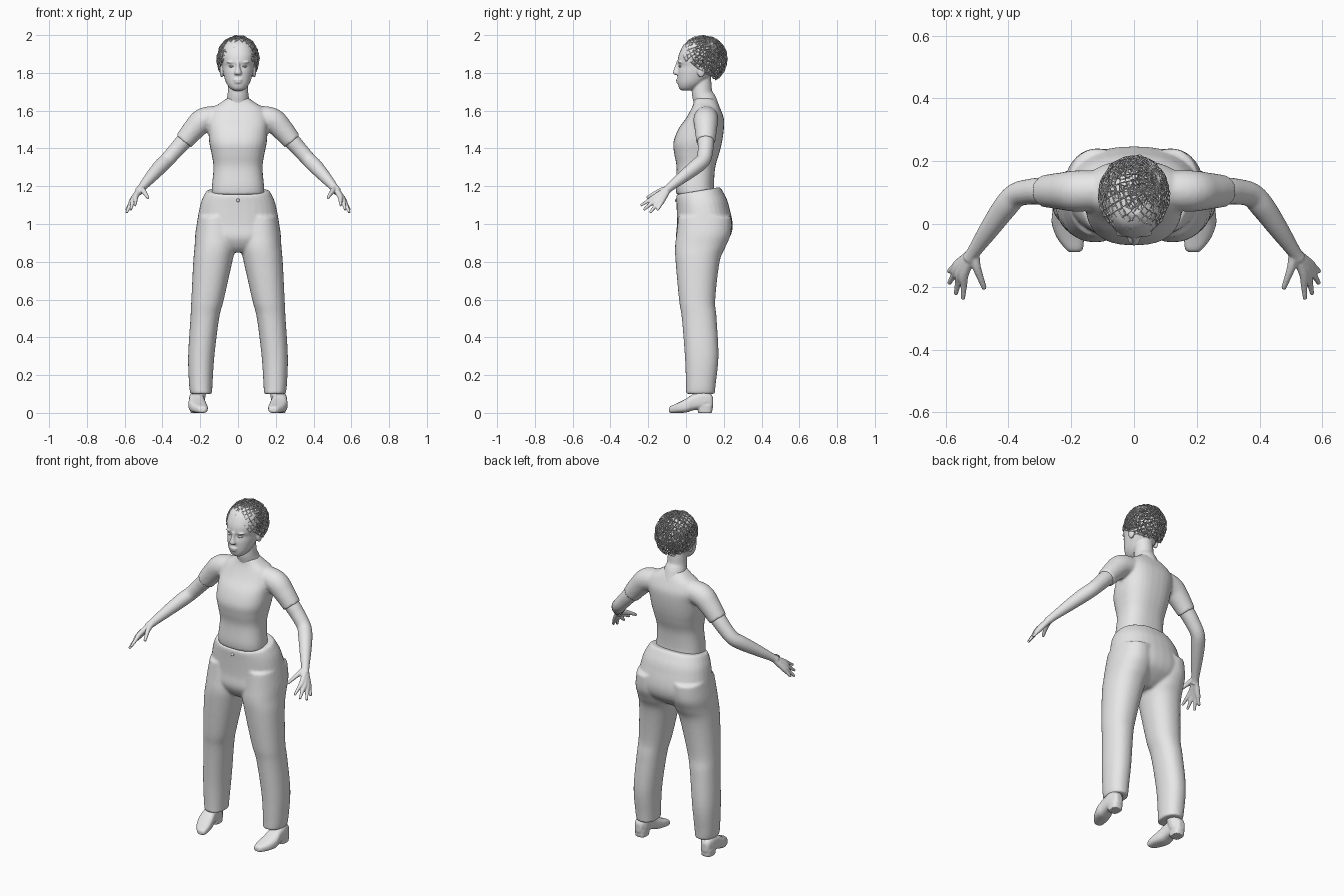
import bpy, bmesh, math, random
from mathutils import Vector, Matrix, Euler

if "Cube" in bpy.data.objects:
    bpy.data.objects.remove(bpy.data.objects["Cube"])

random.seed(4)
grey = bpy.data.materials.new("plain_grey")
grey.diffuse_color = (0.8, 0.8, 0.8, 1)
grey.use_nodes = True
grey.node_tree.nodes["Principled BSDF"].inputs["Base Color"].default_value = grey.diffuse_color


def spline(keys, steps=5):
    """Catmull-Rom interpolation through rows of numbers."""
    k = [keys[0]] + list(keys) + [keys[-1]]
    out = []
    for i in range(1, len(k) - 2):
        for s in range(steps):
            t = s / steps
            out.append([0.5 * (2 * b + (c - a) * t + (2 * a - 5 * b + 4 * c - d) * t * t
                               + (3 * b - a - 3 * c + d) * t ** 3)
                        for a, b, c, d in zip(*k[i - 1:i + 3])])
    return out + [list(keys[-1])]


def skin(bm, rings):
    """Join rings of points into a closed tube."""
    vs = [[bm.verts.new(p) for p in r] for r in rings]
    n = len(vs[0])
    for a, b in zip(vs, vs[1:]):
        for i in range(n):
            bm.faces.new((a[i], a[(i + 1) % n], b[(i + 1) % n], b[i]))
    bm.faces.new(vs[0][::-1])
    bm.faces.new(vs[-1])


def slab(bm, keys, axis="z", power=2.2, side=1, n=32):
    """Rounded sections: (level, x0, x1, low, high)."""
    rings = []
    for h, x0, x1, lo, hi in spline(keys):
        ring = []
        for i in range(n):
            a = 2 * math.pi * i / n
            c, s = (math.copysign(abs(f) ** (2 / power), f) for f in (math.cos(a), math.sin(a)))
            x = side * ((x0 + x1) / 2 + (x1 - x0) / 2 * c)
            o = (lo + hi) / 2 + (hi - lo) / 2 * s
            ring.append((x, o, h) if axis == "z" else (x, h, o))
        rings.append(ring)
    skin(bm, rings)


def sym(keys):
    """Sections centred on x = 0: (level, half width, low, high)."""
    return [(h, -w, w, lo, hi) for h, w, lo, hi in keys]


def tube(bm, keys, side=1, n=20):
    """Round tube through (x, y, z, radius)."""
    pts = spline(keys)
    rings = []
    for i, (x, y, z, r) in enumerate(pts):
        d = Vector(pts[min(i + 1, len(pts) - 1)][:3]) - Vector(pts[max(i - 1, 0)][:3])
        q = d.to_track_quat('Z', 'Y')
        ring = []
        for j in range(n):
            a = 2 * math.pi * j / n
            p = Vector((x, y, z)) + q @ Vector((r * math.cos(a), r * math.sin(a), 0))
            ring.append((p.x * side, p.y, p.z))
        rings.append(ring)
    skin(bm, rings)


def blob(bm, c, r):
    bmesh.ops.create_uvsphere(bm, u_segments=20, v_segments=12, radius=1,
                              matrix=Matrix.Translation(c) @ Matrix.Diagonal((*r, 1)))


def finish(name, bm, voxel=0, smooth=4):
    bmesh.ops.recalc_face_normals(bm, faces=bm.faces)
    me = bpy.data.meshes.new(name)
    bm.to_mesh(me)
    bm.free()
    me.materials.append(grey)
    me.polygons.foreach_set("use_smooth", [True] * len(me.polygons))
    ob = bpy.data.objects.new(name, me)
    bpy.context.collection.objects.link(ob)
    if voxel:
        m = ob.modifiers.new("merge", 'REMESH')
        m.mode, m.voxel_size, m.use_smooth_shade = 'VOXEL', voxel, True
        s = ob.modifiers.new("soften", 'SMOOTH')
        s.factor, s.iterations = 0.5, smooth
    return ob


# Shirt: torso and short sleeves
bm = bmesh.new()
slab(bm, sym([(1.155, .14, -.05, .155), (1.2, .138, -.055, .148), (1.3, .13, -.05, .155),
              (1.37, .14, -.062, .175), (1.43, .152, -.067, .19), (1.5, .157, -.042, .2),
              (1.56, .16, 0, .2), (1.61, .14, .028, .182), (1.64, .095, .04, .167),
              (1.665, .06, .045, .15)]), power=2.5)
for s in (1, -1):
    tube(bm, [(.09, .108, 1.565, .062), (.18, .105, 1.55, .066), (.235, .105, 1.5, .059),
              (.287, .105, 1.437, .051)], s)
finish("shirt", bm, .008, 4)

# Trousers: hips and two legs
bm = bmesh.new()
slab(bm, sym([(1.175, .165, -.05, .18), (1.15, .18, -.052, .198), (1.1, .2, -.05, .225),
              (1.0, .218, -.048, .247), (.93, .215, -.052, .232), (.88, .15, -.03, .18),
              (.85, .07, 0, .13)]), power=2.3)
for s in (1, -1):
    slab(bm, [(1.04, .02, .212, -.04, .24), (.95, .01, .226, -.05, .238), (.88, .012, .23, -.058, .21),
              (.8, .03, .237, -.055, .178), (.6, .075, .247, -.037, .155), (.5, .1, .252, -.022, .162),
              (.3, .125, .264, -.006, .172), (.15, .135, .259, 0, .157), (.1, .137, .252, 0, .152)],
         side=s)
for v in bm.verts:                      # waist rises towards the back
    if v.co.z > 1.08:
        v.co.z += (v.co.y - .06) * .16 * (v.co.z - 1.08) / .09
finish("trousers", bm, .008, 4)

# Waist button and fly
bm = bmesh.new()
blob(bm, (0, -.052, 1.125), (.009, .006, .009))
finish("waist_button", bm)

# Arms, palms and fingers
tips = [((.540, -.158, 1.148), (.545, -.240, 1.098)), ((.553, -.153, 1.135), (.568, -.224, 1.075)),
        ((.560, -.140, 1.126), (.590, -.190, 1.060)), ((.558, -.125, 1.125), (.592, -.152, 1.072))]
for s, name in ((1, "left_arm"), (-1, "right_arm")):
    bm = bmesh.new()
    tube(bm, [(.2, .105, 1.53, .045), (.285, .105, 1.44, .044), (.33, .103, 1.39, .041),
              (.375, .092, 1.34, .039), (.41, .055, 1.305, .039), (.46, -.015, 1.25, .032),
              (.51, -.088, 1.192, .022), (.525, -.11, 1.172, .023)], s)
    for k, t in tips:
        tube(bm, [(.513, -.09, 1.19, .016), (*k, .015), (*Vector(k).lerp(Vector(t), .5), .0105),
                  (*t, .007)], s, 12)
    tube(bm, [(.508, -.09, 1.19, .016), (.502, -.135, 1.176, .014), (.489, -.172, 1.158, .011),
              (.476, -.207, 1.138, .008)], s, 12)
    finish(name, bm, .0045, 2)

# Head and neck
bm = bmesh.new()
slab(bm, sym([(1.707, .025, -.025, .03), (1.72, .044, -.037, .06), (1.75, .064, -.044, .1),
              (1.8, .079, -.045, .15), (1.835, .085, -.039, .17), (1.86, .089, -.044, .178),
              (1.9, .091, -.037, .18), (1.95, .075, -.01, .16), (1.98, .035, .03, .12)]))
tube(bm, [(0, .108, 1.6, .075), (0, .1, 1.65, .063), (0, .086, 1.69, .055), (0, .083, 1.74, .052),
          (0, .08, 1.8, .05)])
slab(bm, sym([(1.79, .016, -.06, -.02), (1.80, .02, -.069, -.02), (1.83, .011, -.06, -.02),
              (1.86, .009, -.05, -.02)]))
blob(bm, (0, -.043, 1.763), (.024, .011, .006))
blob(bm, (0, -.041, 1.751), (.021, .011, .007))
for s in (1, -1):
    blob(bm, (s * .036, -.029, 1.857), (.024, .013, .006))
    blob(bm, (s * .086, .08, 1.81), (.011, .022, .034))
finish("head", bm, .005, 2)

# Eyes
bm = bmesh.new()
for s in (1, -1):
    blob(bm, (s * .034, -.029, 1.835), (.015, .01, .006))
finish("eyes", bm)

# Hair: layered open nets of curls above the hairline
for i, size in enumerate((.86, .94, 1.0)):
    bm = bmesh.new()
    bmesh.ops.create_uvsphere(bm, u_segments=30, v_segments=18, radius=1)
    turn = Euler((.5 * i - .3, .35 * i, .7 * i)).to_matrix()
    for v in bm.verts:
        p = turn @ v.co
        p *= size * random.uniform(.95, 1.0)
        p += Vector([random.uniform(-.035, .035) for _ in range(3)]) * (i < 2)
        v.co = Vector((p.x * .114, .092 + p.y * .129, 1.87 + p.z * .13))
    bald = [f for f in bm.faces
            if f.calc_center_median().z < 1.895 - .66 * (f.calc_center_median().y + .03)
            or random.random() < .2]
    bmesh.ops.delete(bm, geom=bald, context='FACES')
    hair = finish("hair_layer_%d" % (i + 1), bm)
    w = hair.modifiers.new("strands", 'WIREFRAME')
    w.thickness, w.use_even_offset = .006, False

# Shoes with heels, and ankles
for s, name in ((1, "left_shoe"), (-1, "right_shoe")):
    bm = bmesh.new()
    slab(bm, [(-.09, .175, .205, .005, .025), (-.08, .163, .218, 0, .036), (-.045, .16, .245, 0, .052),
              (0, .168, .262, .002, .075), (.04, .178, .26, .014, .1), (.09, .185, .258, .022, .112),
              (.13, .192, .25, .025, .1), (.144, .205, .238, .03, .08)], "y", 2.8, s)
    slab(bm, [(0, .188, .252, .065, .138), (.04, .186, .256, .06, .142)], "z", 3, s)
    tube(bm, [(.22, .098, .05, .04), (.21, .09, .1, .04), (.205, .085, .16, .042)], s)
    finish(name, bm, .005, 2)
